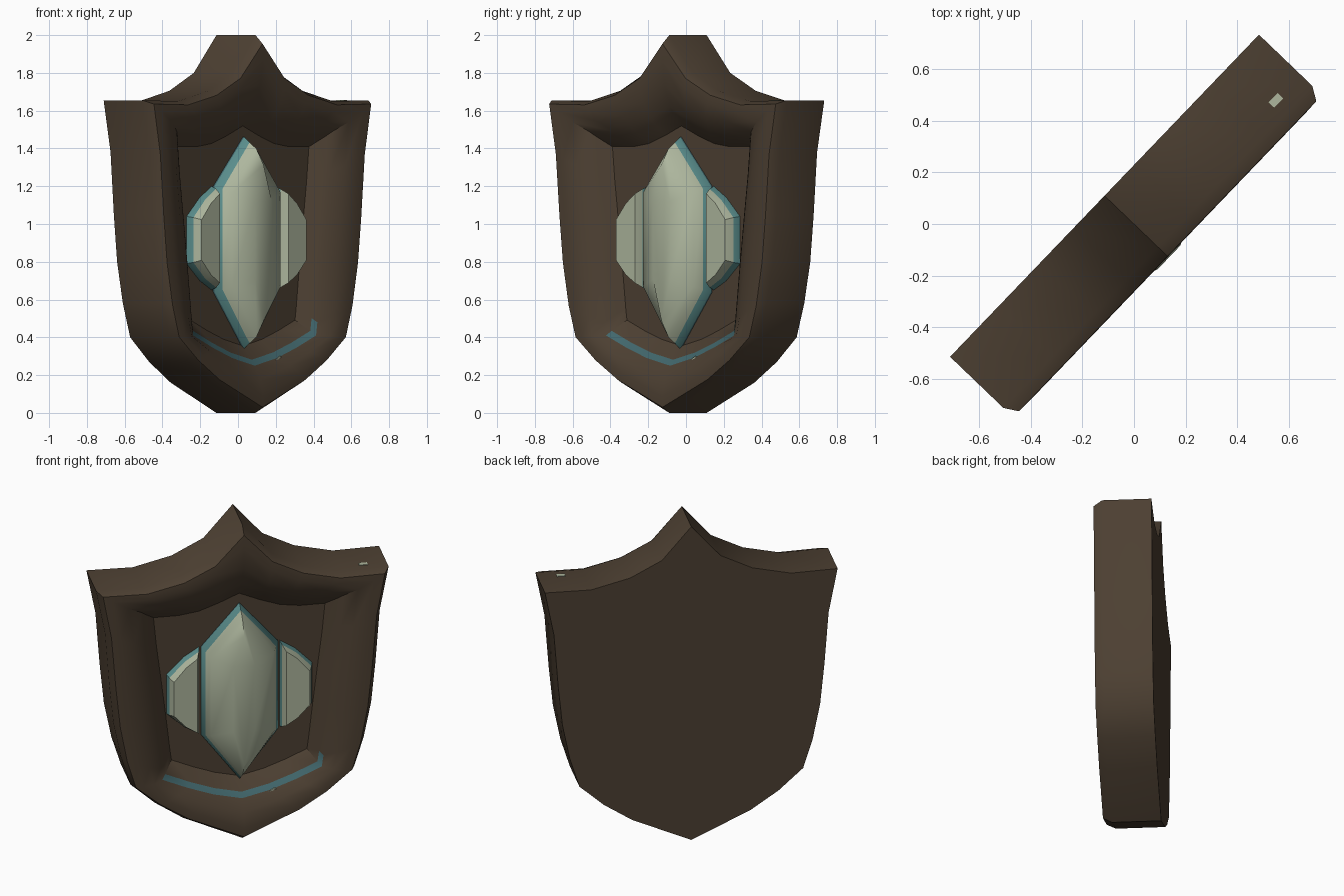
import bpy, bmesh, math
from mathutils import Matrix

if "Cube" in bpy.data.objects:
    bpy.data.objects.remove(bpy.data.objects["Cube"])

TURN = Matrix.Rotation(math.radians(46.2), 4, 'Z')  # shield stands diagonally


def material(name, rgb):
    m = bpy.data.materials.new(name)
    m.diffuse_color = (*rgb, 1)
    m.use_nodes = True
    m.node_tree.nodes["Principled BSDF"].inputs["Base Color"].default_value = m.diffuse_color
    return m


BROWN = material("dark_brown", (0.074, 0.051, 0.032))
PALE = material("pale_green", (0.42, 0.47, 0.34))
TEAL = material("teal", (0.10, 0.265, 0.26))
DEEP = material("deep_teal", (0.053, 0.135, 0.15))


def mirrored(half):
    """Full outline from a half outline that starts and ends on the centre line."""
    return half + [(-u, z) for u, z in half[-2:0:-1]]


def scaled(pts, cu, cz, su, sz=None):
    sz = su if sz is None else sz
    return [(cu + (u - cu) * su, cz + (z - cz) * sz) for u, z in pts]


def build(name, rings, mats, rule, angle=38):
    """Skin rings of (outline, height off the shield plane) and cap both ends."""
    bm = bmesh.new()
    loops = [[bm.verts.new((u, -n, z)) for u, z in pts] for pts, n in rings]
    for i in range(len(loops) - 1):
        a, b = loops[i], loops[i + 1]
        for j in range(len(a)):
            k = (j + 1) % len(a)
            f = bm.faces.new((a[j], a[k], b[k], b[j]))
            f.material_index = rule(i, f)
    bm.faces.new(loops[0]).material_index = rule(0, None)
    bm.faces.new(loops[-1]).material_index = rule(len(loops) - 1, None)
    bmesh.ops.recalc_face_normals(bm, faces=bm.faces[:])
    me = bpy.data.meshes.new(name)
    bm.to_mesh(me)
    bm.free()
    for m in mats:
        me.materials.append(m)
    ob = bpy.data.objects.new(name, me)
    bpy.context.collection.objects.link(ob)
    ob.matrix_world = TURN
    bpy.ops.object.select_all(action='DESELECT')
    ob.select_set(True)
    bpy.context.view_layer.objects.active = ob
    bpy.ops.object.shade_smooth_by_angle(angle=math.radians(angle))
    return ob


# Shield body: outer outline, matching inner outline of the rim
outer = mirrored([(0, 2), (.173, 1.8), (.36, 1.705), (.59, 1.65), (.863, 1.655),
                  (.81, 1.38), (.785, 1.05), (.76, .8), (.716, .58), (.66, .40),
                  (.515, .27), (.35, .16), (0, 0)])
inner = mirrored([(0, 1.62), (.14, 1.56), (.28, 1.51), (.42, 1.49), (.595, 1.49),
                  (.575, 1.28), (.54, 1.0), (.51, .75), (.48, .48), (.47, .41),
                  (.32, .345), (.17, .29), (0, .25)])


def blend(t):
    return [(a[0] + (b[0] - a[0]) * t, a[1] + (b[1] - a[1]) * t)
            for a, b in zip(outer, inner)]


def body_rule(i, f):
    # teal strip along the lower inner lip
    if i == 5 and f:
        c = f.calc_center_median()
        if c.z < .42 or (c.z < .5 and c.x > 0):
            return 0 if (c.x < 0 and c.z > .40) else 1
    return 0


build("shield_body", [(outer, -.158), (outer, .128), (blend(.12), .18),
                      (blend(.35), .182), (blend(.7), .165), (inner, .122),
                      (scaled(inner, 0, .95, .955), .10),
                      (scaled(inner, 0, .95, .85), .035)],
      [BROWN, DEEP], body_rule)

# Central crystal
gem = mirrored([(0, 1.46), (.226, 1.2), (.226, .64), (0, .34)])
build("centre_crystal", [(gem, .02), (gem, .045), (scaled(gem, 0, .9, .92, .95), .085),
                         (scaled(gem, 0, .9, .82, .89), .135),
                         (scaled(gem, 0, .9, .28, .74), .187)],
      [DEEP, TEAL, PALE], lambda i, f: min(i, 2))

# Side crystals
for s, side in ((-1, "left"), (1, "right")):
    pts = [(s * u, z) for u, z in ((.237, 1.2), (.33, 1.14), (.43, 1.04),
                                   (.43, .79), (.33, .70), (.237, .65))]
    c = s * .325
    build("side_crystal_" + side,
          [(pts, .01), (pts, .035), (scaled(pts, c, .92, .9, .95), .075),
           (scaled(pts, c, .92, .72, .86), .118)],
          [DEEP, TEAL, PALE], lambda i, f: min(i, 2))

# Small pale glints on the lower lip and the top edge
build("lip_glint", [([(.14, .272), (.17, .268), (.22, .292), (.19, .30)], n)
                    for n in (.121, .128)], [PALE], lambda i, f: 0)
build("top_glint", [([(.70, 1.645), (.75, 1.645), (.75, 1.656), (.70, 1.656)], n)
                    for n in (.05, .08)], [PALE], lambda i, f: 0)
